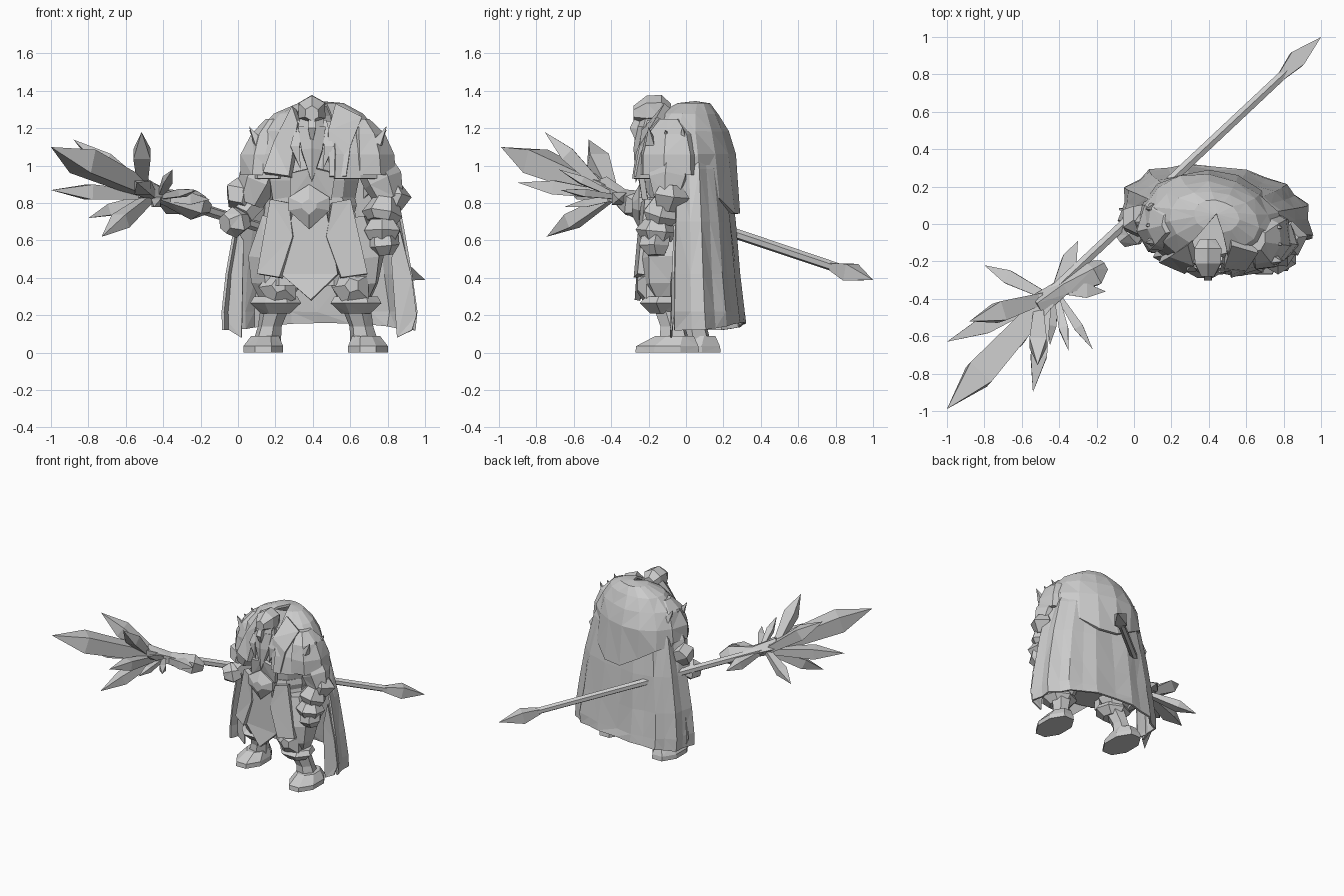
import bpy, bmesh, math, random
from mathutils import Vector, Matrix

random.seed(4)
cube = bpy.data.objects.get("Cube")
if cube:
    bpy.data.objects.remove(cube, do_unlink=True)

grey = bpy.data.materials.new("stone_grey")
grey.use_nodes = True
tone = (0.6, 0.6, 0.6, 1)
grey.diffuse_color = tone
grey.node_tree.nodes["Principled BSDF"].inputs["Base Color"].default_value = tone

YAW = math.radians(-12)


def finish(name, bm, thick=0):
    bmesh.ops.remove_doubles(bm, verts=bm.verts, dist=0.003)
    bmesh.ops.triangulate(bm, faces=bm.faces)
    bmesh.ops.recalc_face_normals(bm, faces=bm.faces)
    mesh = bpy.data.meshes.new(name)
    bm.to_mesh(mesh)
    bm.free()
    mesh.materials.append(grey)
    ob = bpy.data.objects.new(name, mesh)
    bpy.context.collection.objects.link(ob)
    if thick:
        mod = ob.modifiers.new("thickness", "SOLIDIFY")
        mod.thickness = thick
        mod.offset = 0
    return ob


def skin(name, rings, closed=True, thick=0):
    """Join rings of points into one surface."""
    bm = bmesh.new()
    rows = [[bm.verts.new(p) for p in ring] for ring in rings]
    n = len(rows[0])
    for low, high in zip(rows, rows[1:]):
        for i in range(n if closed else n - 1):
            j = (i + 1) % n
            bm.faces.new((low[i], low[j], high[j], high[i]))
    if closed:
        bm.faces.new(rows[0])
        bm.faces.new(rows[-1])
    return finish(name, bm, thick)


def power(v, e):
    return math.copysign(abs(v) ** e, v)


def loft(name, levels, n=10, start=0, sweep=360, yaw=YAW, jitter=0.0, sag=0, thick=0, pleat=0, box=1.0):
    """Stack elliptical levels (x, y, z, rx, ry), or arcs of them; sag lowers the back hem, box squares the plan."""
    closed = sweep == 360
    rings = []
    for k, (x, y, z, rx, ry) in enumerate(levels):
        ring = []
        for i in range(n if closed else n + 1):
            a = math.radians(start + sweep * i / n)
            f = 1 + pleat * (-1) ** i + random.uniform(-jitter, jitter)
            p = Vector((rx * f * power(math.cos(a), box), ry * f * power(math.sin(a), box), 0))
            drop = sag * max(0, math.sin(a)) ** 3 if k == 0 else 0
            ring.append(Matrix.Rotation(yaw, 3, "Z") @ p + Vector((x, y, z - drop)))
        rings.append(ring)
    return skin(name, rings, closed, thick)


def tube(name, path, n=6, flat=1.0, jitter=0.0):
    """Tapered faceted limb through (x, y, z, radius) points."""
    pts = [Vector(p[:3]) for p in path]
    rot = (pts[-1] - pts[0]).to_track_quat("Z", "Y")
    rings = []
    for c, p in zip(pts, path):
        r = max(p[3], 0.0008)
        ring = []
        for i in range(n):
            a = math.tau * (i + 0.5) / n
            f = 1 + random.uniform(-jitter, jitter)
            ring.append(c + rot @ Vector((r * f * math.cos(a), r * f * flat * math.sin(a), 0)))
        rings.append(ring)
    return skin(name, rings)


def blade(name, root, tip, width, belly=0.62, neck=0.5):
    """Crystal shard: narrow root, wide belly, sharp tip."""
    a, b = Vector(root), Vector(tip)
    tube(name, [(*a, width * neck), (*a.lerp(b, belly), width), (*b, 0)], 4, 0.85)


def plate(name, outline, depth):
    """Flat panel from an outline of 3D points."""
    bm = bmesh.new()
    bm.faces.new([bm.verts.new(p) for p in outline])
    return finish(name, bm, depth)


# Torso, skirt and belt
loft("torso", [(.4, -.02, .74, .22, .17), (.4, -.02, .92, .25, .19),
               (.41, -.02, 1.1, .27, .18), (.41, -.02, 1.24, .2, .14)], 10, jitter=.05)
loft("skirt", [(.4, -.04, .36, .29, .18), (.4, -.03, .55, .27, .19), (.4, -.02, .8, .21, .17)], 12, pleat=.04)
loft("belt", [(.4, -.02, .75, .23, .19), (.4, -.02, .79, .24, .2), (.4, -.02, .83, .23, .19)], 10)
plate("chest_plate", [(.28, -.2, .82), (.5, -.22, .82), (.52, -.24, .96), (.4, -.25, .99), (.28, -.22, .96)], .03)
buckle = [(.27, .83), (.38, .9), (.49, .83), (.49, .76), (.38, .66), (.27, .76)]
skin("belt_buckle", [[(.38 + (x - .38) * f, y, .78 + (z - .78) * f) for x, z in buckle]
                     for y, f in ((-.18, 1), (-.25, 1), (-.29, .35))])
plate("tabard", [(.3, -.21, .78), (.47, -.23, .78), (.535, -.25, .42), (.39, -.26, .28), (.23, -.21, .42)], .03)
plate("robe_panel_right", [(.18, -.15, .82), (.28, -.2, .8), (.3, -.22, .62), (.23, -.23, .4), (.11, -.16, .42)], .04)
plate("robe_panel_left", [(.5, -.22, .8), (.6, -.2, .82), (.69, -.24, .42), (.55, -.26, .4), (.47, -.24, .62)], .04)

# Cape wrapping the back, with its front edges folded inwards
loft("cape", [(.435, .0, .12, .505, .3), (.435, .0, .22, .51, .29), (.43, .0, .42, .48, .265),
              (.43, .0, .7, .435, .24), (.42, .0, .98, .37, .205), (.42, .0, 1.18, .27, .15)],
     14, 0, 186, math.radians(-7), .015, -.04, .015, .025, .8)
plate("cape_fold_left", [(.86, -.06, .68), (.93, -.07, .4), (.955, -.07, .2), (.93, -.08, .12),
                         (.85, -.08, .08), (.82, -.06, .5)], .012)
plate("cape_fold_right", [(.0, .06, .65), (-.04, .07, .45), (-.08, .08, .2), (-.06, .08, .13),
                          (.02, .06, .08), (.03, .06, .6)], .012)

# Fur mantle, open at the chest and hanging to a tongue at the back
loft("mantle", [(.42, .0, .93, .37, .275), (.42, .0, 1.06, .365, .25), (.42, .0, 1.18, .315, .21),
                (.43, .015, 1.27, .235, .15), (.44, .04, 1.325, .12, .08), (.44, .05, 1.335, .003, .003)],
     13, -66, 312, sag=.2, thick=.02, jitter=.035)
plate("lapel_right", [(.3, -.1, 1.31), (.33, -.21, 1.22), (.28, -.25, .94), (.14, -.19, .96), (.2, -.16, 1.12)], .04)
plate("lapel_left", [(.52, -.1, 1.32), (.66, -.14, 1.25), (.6, -.23, 1.1), (.58, -.26, .94), (.49, -.25, .94),
                     (.48, -.22, 1.18)], .04)

# Hooded head, face and long beard
tube("hood", [(.395, -.08, 1.28, .05), (.395, -.13, 1.295, .08), (.395, -.21, 1.295, .08),
              (.395, -.28, 1.28, .04)], 6, 1.0, .05)
tube("face", [(.395, -.17, 1.28, .075), (.395, -.19, 1.2, .075), (.395, -.21, 1.1, .06)], 6)
tube("beard", [(.395, -.2, 1.2, .085), (.395, -.23, 1.08, .065), (.395, -.27, .91, 0)], 6, .8)
tube("nose", [(.395, -.25, 1.27, .02), (.395, -.28, 1.2, .03), (.395, -.26, 1.12, .005)], 4)
for s in (-1, 1):
    tube("beard_braid", [(.395 + s * .06, -.19, 1.24, .025), (.395 + s * .09, -.23, 1.1, .035),
                         (.395 + s * .06, -.25, .98, 0)], 4)

# Shoulder pads with spikes
for side, s, x, y in (("right", -1, .16, .01), ("left", 1, .695, -.09)):
    loft("shoulder_pad_" + side, [(x + s * .02, y, .95, .13, .17), (x + s * .015, y, 1.06, .125, .17),
                                  (x, y, 1.17, .09, .13), (x - s * .03, y, 1.25, .04, .06)], 7, jitter=.06)
    for k in range(3):
        py = y - .1 + k * .09
        tube("shoulder_spike_" + side, [(x + s * .05, py, 1.12 + .02 * (k % 2), .035),
                                        (x + s * .1, py - .01, 1.21 - .02 * (k % 2), 0)], 4)

# Right arm reaching back to the staff
tube("upper_arm_right", [(.15, 0, 1.02, .1), (.11, .0, .92, .11), (.06, .01, .8, .08)], 6, jitter=.06)
tube("bracer_right", [(.05, .05, .9, .07), (.01, .02, .85, .09), (.0, -.01, .78, .065)], 5)
tube("forearm_right", [(.08, .04, .8, .07), (.02, -.02, .73, .065)], 6)
tube("hand_right", [(.03, -.01, .71, .06), (-.02, -.05, .7, .085), (-.07, -.09, .69, .05)], 6, jitter=.08)

# Left arm hanging at the side
tube("upper_arm_left", [(.71, -.08, 1.04, .1), (.77, -.09, .92, .11), (.81, -.1, .82, .08)], 6, jitter=.06)
tube("elbow_guard_left", [(.82, -.08, .9, .06), (.83, -.08, .84, .1), (.81, -.1, .76, .06)], 5)
tube("forearm_left", [(.79, -.11, .82, .07), (.77, -.13, .74, .11), (.77, -.14, .7, .08)], 6)
tube("gauntlet_left", [(.77, -.15, .71, .07), (.77, -.16, .65, .11), (.77, -.16, .6, .08)], 6)
tube("fist_left", [(.77, -.16, .62, .085), (.775, -.17, .57, .09), (.78, -.16, .52, .05)], 6, jitter=.06)

# Legs, knee guards, boots
for side, s, x, y in (("right", -1, .2, .015), ("left", 1, .63, -.1)):
    tube("trouser_" + side, [(x - s * .05, y, .72, .12), (x, y, .5, .155), (x, y - .01, .36, .13),
                             (x, y, .27, .08)], 7, jitter=.06)
    tube("knee_guard_" + side, [(x - s * .02, y - .05, .36, .11), (x - s * .02, y - .11, .35, .11),
                                (x - s * .02, y - .16, .36, .04)], 5)
    loft("boot_cuff_" + side, [(x, y - .02, .21, .08, .08), (x, y - .03, .265, .14, .13),
                               (x, y - .02, .3, .12, .1)], 7)
    loft("shin_" + side, [(x + s * .05, y + .04, .03, .08, .09), (x + s * .03, y + .03, .14, .065, .07),
                          (x, y, .25, .08, .08)], 6)
    fx, fy = x + s * .065, y
    loft("foot_" + side, [(fx, fy, 0, .115, .185), (fx, fy, .035, .115, .18), (fx - s * .01, fy + .04, .09, .08, .11)],
         8, 22.5, yaw=0)

# Staff with a spear point at the back end
butt, head = Vector((.82, .82, .45)), Vector((-.48, -.4, .86))
tube("staff_shaft", [(*butt, .027), (*head, .03)], 6)
tube("spear_point", [(.78, .78, .46, .027), (.87, .88, .43, .065), (1, 1, .39, 0)], 4)
tube("staff_collar", [(-.16, -.22, .77, .035), (-.22, -.27, .79, .08), (-.38, -.34, .83, .05),
                      (-.52, -.45, .88, .065)], 5, jitter=.1)

# Shards fanning out from the staff head
blade("great_shard", (-.47, -.41, .86), (-1, -.99, 1.1), .108, .68, .6)
for tip, w in (((-1, -.63, .87), .068), ((-.88, -.52, 1.14), .075), ((-.54, -.9, .91), .062),
               ((-.73, -.745, .62), .065), ((-.8, -.22, .72), .052)):
    blade("shard", (-.46, -.39, .84), tip, w)
blade("upright_shard", (-.51, -.44, .87), (-.515, -.755, 1.18), .065)
for tip in ((-.35, -.68, .98), (-.22, -.67, .87), (-.45, -.65, .78)):
    blade("small_shard", (-.42, -.36, .83), tip, .035)
for tip in ((-.3, -.09, .74), (-.15, -.36, .82)):
    blade("rear_shard", (-.42, -.35, .83), tip, .055)
